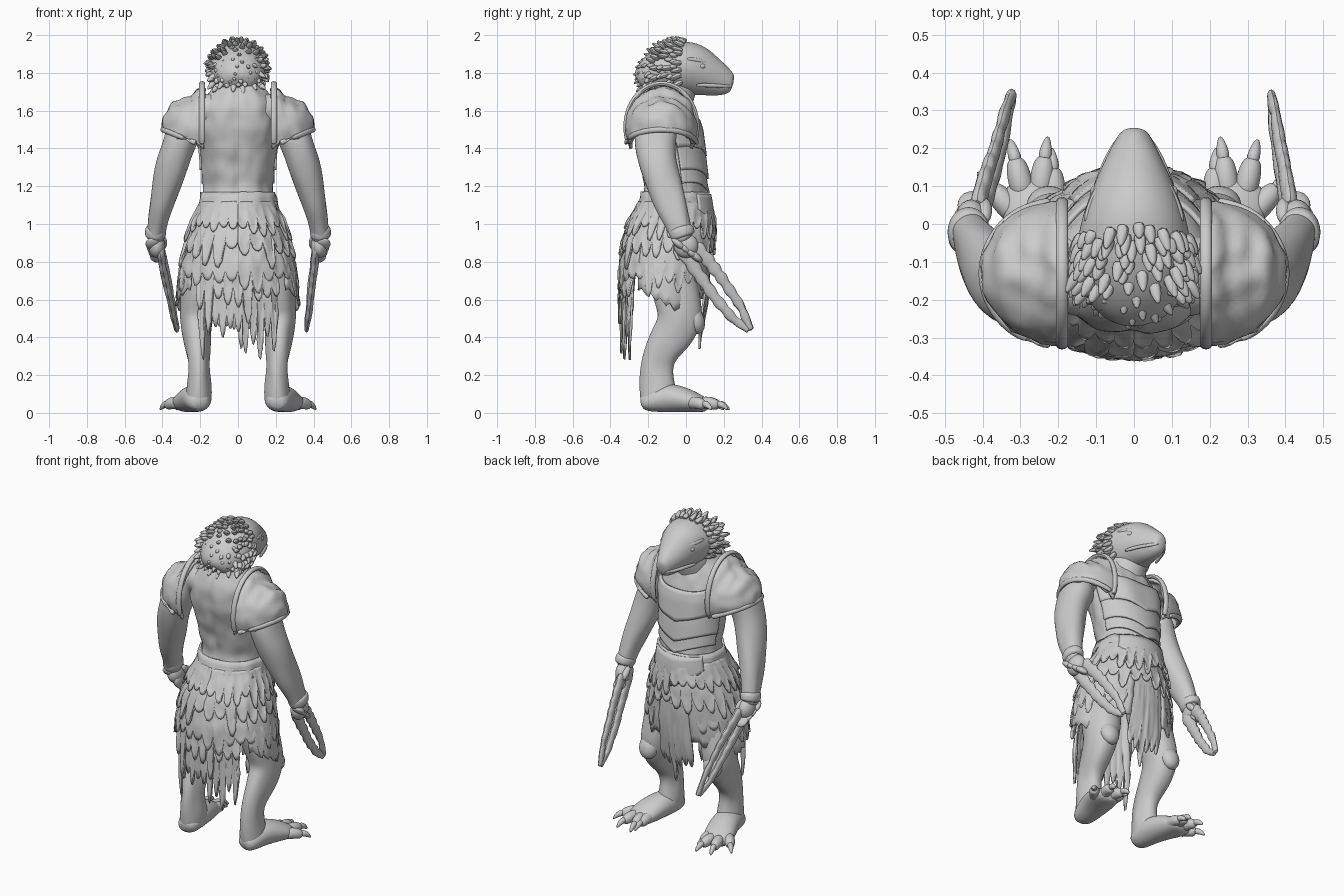
import bpy, bmesh, math, random
from mathutils import Vector, Matrix, noise

random.seed(4)
if "Cube" in bpy.data.objects:
    bpy.data.objects.remove(bpy.data.objects["Cube"])

grey = bpy.data.materials.new("plain_grey")
grey.use_nodes = True
grey.diffuse_color = (0.6, 0.6, 0.6, 1)
grey.node_tree.nodes["Principled BSDF"].inputs["Base Color"].default_value = (0.6, 0.6, 0.6, 1)


def finish(name, bm, mirror=False, subsurf=0, solid=0, rough=0):
    """Turn a bmesh into a smooth object with its modifiers."""
    bmesh.ops.recalc_face_normals(bm, faces=bm.faces)
    bm.normal_update()
    for v in bm.verts:
        v.co += v.normal * noise.noise(v.co * 17) * rough
    me = bpy.data.meshes.new(name)
    bm.to_mesh(me)
    bm.free()
    me.materials.append(grey)
    ob = bpy.data.objects.new(name, me)
    bpy.context.collection.objects.link(ob)
    if solid:
        ob.modifiers.new("thickness", "SOLIDIFY").thickness = solid
    if subsurf:
        ob.modifiers.new("smooth", "SUBSURF").levels = subsurf
        ob.modifiers["smooth"].render_levels = subsurf
    if mirror:
        ob.modifiers.new("mirror", "MIRROR")
    bpy.ops.object.select_all(action="DESELECT")
    ob.select_set(True)
    bpy.context.view_layer.objects.active = ob
    bpy.ops.object.shade_smooth_by_angle(angle=math.radians(50))


def interp(table, key):
    """Linear lookup in rows that start with their key."""
    for a, b in zip(table, table[1:]):
        if key <= b[0]:
            t = max(0, (key - a[0]) / (b[0] - a[0]))
            return [p + (q - p) * t for p, q in zip(a[1:], b[1:])]
    return list(table[-1][1:])


def add_tube(bm, pts, sides=12):
    """Loft rings along points (x, y, z, side radius, other radius)."""
    rings = []
    co = [Vector(p[:3]) for p in pts]
    for i, p in enumerate(pts):
        d = (co[min(i + 1, len(co) - 1)] - co[max(i - 1, 0)]).normalized()
        u = Vector((1, 0, 0))
        if abs(d.x) > 0.9:
            u = Vector((0, 1, 0))
        u = (u - d * d.dot(u)).normalized()
        w = d.cross(u)
        ang = [math.tau * k / sides for k in range(sides)]
        rings.append([bm.verts.new(co[i] + u * p[3] * math.cos(a) + w * p[-1] * math.sin(a)) for a in ang])
    for r, s in zip(rings, rings[1:]):
        for k in range(sides):
            bm.faces.new((r[k], r[k - 1], s[k - 1], s[k]))
    bm.faces.new(rings[0])
    bm.faces.new(rings[-1])


def tubes(name, paths, mirror=True, sides=12, subsurf=2, rough=0):
    bm = bmesh.new()
    for pts in paths:
        add_tube(bm, pts, sides)
    finish(name, bm, mirror, subsurf, rough=rough)


def balls(name, items):
    """Mirrored ellipsoids given as (centre, radii, tilt about x)."""
    bm = bmesh.new()
    for loc, rad, tilt in items:
        m = Matrix.Translation(loc) @ Matrix.Rotation(tilt, 4, "X") @ Matrix.Diagonal((*rad, 1))
        bmesh.ops.create_uvsphere(bm, u_segments=20, v_segments=12, radius=1, matrix=m)
    finish(name, bm, True)


# Body and skirt envelope: height, half width, front y, back y
BODY = [(.25, .31, .06, -.35), (.45, .32, .08, -.35), (.6, .32, .115, -.35), (.8, .295, .135, -.345),
        (.95, .25, .135, -.315), (1.1, .195, .125, -.245), (1.2, .182, .105, -.215), (1.35, .195, .095, -.25),
        (1.5, .22, .075, -.285), (1.62, .215, .035, -.29), (1.7, .15, .0, -.26), (1.78, .09, -.03, -.2)]


def wrap(name, a0, a1, top, bottom, off, cols=48, rows=8, solid=.012, subsurf=0, rough=0):
    """Sheet around the body; angle 0 is the face side. top, bottom, off are functions."""
    bm = bmesh.new()
    grid = []
    for i in range(cols + 1):
        a = a0 + (a1 - a0) * i / cols
        line = []
        for j in range(rows + 1):
            z = top(a) + (bottom(a, i) - top(a)) * j / rows
            rx, yf, yb = interp(BODY, z)
            o = off(a, j / rows, i)
            line.append(bm.verts.new(((rx + o) * math.sin(a), (yf + yb) / 2 + ((yf - yb) / 2 + o) * math.cos(a), z)))
        grid.append(line)
    for g, h in zip(grid, grid[1:]):
        for j in range(rows):
            bm.faces.new((g[j], h[j], h[j + 1], g[j + 1]))
    bmesh.ops.remove_doubles(bm, verts=bm.verts, dist=1e-5)
    finish(name, bm, False, subsurf, solid, rough)


def ragged(name, a0, a1, top, low, depth, lift, strands):
    """Torn cloth: blunt drips of random length below a solid sheet."""
    shape = (0, .75, 1, .95, .6)
    tips = [random.uniform(.35, 1) ** 1.5 * depth for _ in range(strands + 1)]
    wrap(name, a0, a1, lambda a: top,
         lambda a, i: low + depth - tips[i // 5] * shape[i % 5],
         lambda a, t, i: lift + .018 * t + .008 * t * noise.noise((a * 6, t * 3, top)), strands * 5, 9, .011, 0, .006)


# Torso with a spine groove and back muscles
def muscle(a, t, i):
    back = abs(abs(a) - math.pi)
    return -.014 * math.exp(-(back / .09) ** 2) + .008 * math.exp(-((back - .5) / .3) ** 2)


wrap("torso", -math.pi, math.pi, lambda a: 1.78, lambda a, i: .85, muscle, 48, 24, 0, 1, .016)

# Chest armour: overlapping chevron plates
for n, (hi, lo, lift) in enumerate([(1.30, 1.17, .006), (1.41, 1.24, .011), (1.57, 1.36, .016)]):
    wrap(f"chest_plate_{n + 1}", -1.35, 1.35, lambda a: hi - .02 * math.cos(a * 2),
         lambda a, i: lo + .05 * abs(math.sin(a * 1.5)),
         lambda a, t, i: lift + (.012 * math.exp(-((abs(a) - .5) / .3) ** 2) if n == 2 else .008 * t), 40, 8, .012)

# Belt and front plates
wrap("belt", -math.pi, math.pi, lambda a: 1.17, lambda a, i: 1.07, lambda a, t, i: .012, 48, 3, .014, 0, .014)
wrap("belt_front_plate", -.9, .9, lambda a: 1.16, lambda a, i: .97 + .12 * abs(a), lambda a, t, i: .02, 24, 5, .014)

# Layered torn skirt
full = math.pi
ragged("skirt_tier_upper", -full, full, 1.12, .90, .12, .012, 30)
ragged("skirt_tier_middle", -full, full, 1.02, .76, .15, .004, 26)
ragged("skirt_tier_lower", .5, math.tau - .5, .92, .6, .15, -.004, 24)
ragged("back_cloth", full - .72, full + .72, .95, .27, .26, -.02, 11)
ragged("back_cloth_outer", full - .75, full + .75, .85, .42, .25, -.005, 9)
ragged("front_cloth", -.36, .36, 1.02, .26, .26, -.01, 6)

# Thigh flaps hanging to a point on each side
for word, s in (("left", 1), ("right", -1)):
    wrap(word + "_thigh_flap", s * .36, s * 2.2, lambda a: .95,
         lambda a, i: .53 + .12 * abs(abs(a) - 1.2) + .012 * (i % 3), lambda a, t, i: .008, 24, 8, .012, 0, .012)

# Neck and head, lofted from nape to snout: y, centre z, half width, half height
tubes("neck", [[(0, -.13, 1.5, .14, .13), (0, -.11, 1.62, .13, .13), (0, -.06, 1.74, .115, .13), (0, -.03, 1.8, .09, .1)]],
      False, 16)
HEAD = [(-.24, 1.73, .06, .05), (-.22, 1.745, .10, .085), (-.17, 1.785, .14, .115), (-.1, 1.825, .158, .13),
        (0, 1.828, .145, .147), (.06, 1.812, .123, .137), (.12, 1.785, .098, .112), (.18, 1.762, .07, .088),
        (.225, 1.747, .048, .064), (.25, 1.742, .03, .04)]
tubes("head", [[(0, y, z, w, h) for y, z, w, h in HEAD]], False, 20, 2, .004)
tubes("lips", [[(.114, .05, 1.735, .008, .012), (.089, .13, 1.735, .01, .012), (.058, .2, 1.728, .009, .011),
                (.02, .248, 1.73, .008, .009)]], sides=8)
tubes("brows", [[(.13, 0, 1.875, .01, .012), (.1, .08, 1.865, .016, .014), (.058, .15, 1.84, .008, .01)]], sides=8)
balls("eyes", [((.102, .085, 1.835), (.014, .017, .014), 0)])
balls("nostrils", [((.03, .225, 1.783), (.01, .014, .01), -.6)])


# Blunt drooping quills: rows over the crown, then a spiral over the nape
def quill(bm, p, d):
    size = random.uniform(.03, .062)
    add_tube(bm, [(*(p - d * .015), .021, .021), (*(p + d * size * .5), .018, .015), (*(p + d * size), .004, .004)], 7)


bm = bmesh.new()
for row in range(7):
    y = -.15 + row * .024
    z, w, h = interp(HEAD, y)
    count = 11 + row
    for k in range(count):
        f = math.radians(-125 + 250 * k / (count - 1)) + random.uniform(-.1, .1)
        p = Vector((w * math.sin(f) * .97, y - .03 * abs(math.sin(f)), z + h * math.cos(f) * .97))
        quill(bm, p, Vector((math.sin(f) * .5, -.8, math.cos(f) * .55 - .1)).normalized())
for k in range(64):
    turn, out = k * 2.4, math.sqrt((k + .5) / 64)
    n = Vector((math.cos(turn) * out, -math.sqrt(1 - out * out), math.sin(turn) * out))
    quill(bm, Vector((n.x * .135, -.13 + n.y * .1, 1.775 + n.z * .12)), (n + Vector((0, -.1, -.75))).normalized())
finish("head_quills", bm, False, 1)

# Shoulder guards: cut domes with raised rims and shallow ridges
bm = bmesh.new()
dome = Matrix.Translation((.19, -.13, 1.51)) @ Matrix.Diagonal((.215, .19, .225, 1))
bmesh.ops.create_uvsphere(bm, u_segments=48, v_segments=32, radius=1, matrix=dome)
for point, normal in (((.18, 0, 0), (-1, 0, 0)), ((.25, 0, 1.43), (.4, 0, -1))):
    bmesh.ops.bisect_plane(bm, geom=bm.verts[:] + bm.edges[:] + bm.faces[:], plane_co=point,
                           plane_no=normal, clear_outer=True)
for v in bm.verts:
    high = max(0, v.co.z - 1.5) / .23
    v.co.z += .006 * math.sin(v.co.x * 95) - .05 * high * math.sin(math.pi * (v.co.x - .18) / .23)
finish("shoulder_guards", bm, True, 0, .016, .012)
arch = [math.radians(-25 + 230 * k / 20) for k in range(21)]
tubes("shoulder_guard_inner_rims", [[(.19, -.13 + .19 * math.cos(a), 1.515 + .23 * math.sin(a), .018, .014) for a in arch]],
      sides=8, subsurf=1)
hem = [math.radians(-85 + 170 * k / 16) for k in range(17)]
tubes("shoulder_guard_lower_rims",
      [[(.2 + .2 * math.cos(a), -.13 + .19 * math.sin(a), 1.42 + .08 * math.cos(a), .013, .016) for a in hem]],
      sides=8, subsurf=1)

# Arms
tubes("arms", [[(.06, -.13, 1.6, .12, .1), (.2, -.14, 1.6, .12, .11), (.28, -.155, 1.52, .11, .12), (.312, -.165, 1.42, .092, .11),
                (.35, -.15, 1.31, .09, .105), (.38, -.115, 1.2, .082, .095), (.405, -.08, 1.1, .068, .085),
                (.425, -.045, 1.01, .056, .07), (.437, -.02, .94, .05, .06), (.44, -.01, .9, .045, .05)]], rough=.016)
tubes("wrist_cuffs", [[(.432, -.03, .985, .05, .06), (.435, -.025, .97, .06, .071), (.438, -.018, .94, .058, .07),
                       (.439, -.012, .925, .05, .06)]])

# Hands gripping the weapons
knuckles = [((.452 - .008 * k, -.04 + .03 * k, .895 - .022 * k), (.038, .045, .02), -.7) for k in range(4)]
balls("hands", [((.43, .0, .885), (.045, .065, .065), -.6), ((.395, .035, .9), (.02, .045, .02), -.8)] + knuckles)

# Two-pronged jagged blades, each leaning in by its own amount
LOWER = [(0, -.03, .88), (.2, .045, .765), (.5, .135, .635), (.8, .25, .495), (1, .335, .435)]
UPPER = [(0, .04, .89), (.2, .115, .81), (.5, .195, .705), (.8, .293, .56), (1, .345, .435)]
for word, s, tip in (("left", 1, .362), ("right", -1, .322)):
    prongs = []
    for table in (LOWER, UPPER):
        prongs.append([(s * (.415 + (tip - .415) * k / 22), *interp(table, k / 22), .024 - .01 * k / 22,
                        (.047 if k % 3 else .032) * (1 - .5 * k / 22)) for k in range(23)])
    tubes(word + "_blade", prongs, False, 8, 1, .006)

# Legs with forward knees and swept-back shins
tubes("legs", [[(.11, -.08, 1.02, .1, .13), (.14, -.08, .9, .12, .13), (.18, -.075, .75, .12, .13), (.205, -.045, .6, .108, .13),
                (.222, -.025, .5, .088, .125), (.222, -.07, .41, .08, .118), (.213, -.125, .33, .066, .092),
                (.205, -.152, .25, .058, .085), (.207, -.155, .17, .066, .092), (.212, -.145, .09, .075, .102),
                (.215, -.14, .02, .07, .095)]], rough=.016)
balls("kneecaps", [((.224, .048, .49), (.06, .05, .075), .3)])

# Feet with splayed toes and claws
tubes("feet", [[(.205, -.24, .05, .04, .035), (.21, -.2, .06, .07, .058), (.22, -.1, .085, .082, .083),
                (.245, 0, .068, .092, .067), (.27, .07, .05, .092, .048), (.275, .12, .036, .07, .034)]], sides=14, rough=.008)
toes, claws = [], []
for (bx, by), (tx, ty) in (((.21, .04), (.215, .15)), ((.25, .07), (.235, .18)), ((.29, .07), (.315, .175)),
                           ((.31, .02), (.38, .1))):
    dx, dy = tx - bx, ty - by
    toes.append([(bx, by, .05, .034, .036), (bx + dx * .4, by + dy * .4, .055, .034, .035),
                 (bx + dx * .75, by + dy * .75, .048, .032, .033), (tx, ty, .035, .02, .022)])
    claws.append([(tx - dx * .15, ty - dy * .15, .05, .022, .024), (tx + dx * .2, ty + dy * .2, .044, .018, .019),
                  (tx + dx * .5, ty + dy * .48, .014, .005, .006)])
tubes("toes", toes, sides=10)
tubes("toe_claws", claws, sides=8, subsurf=1)
